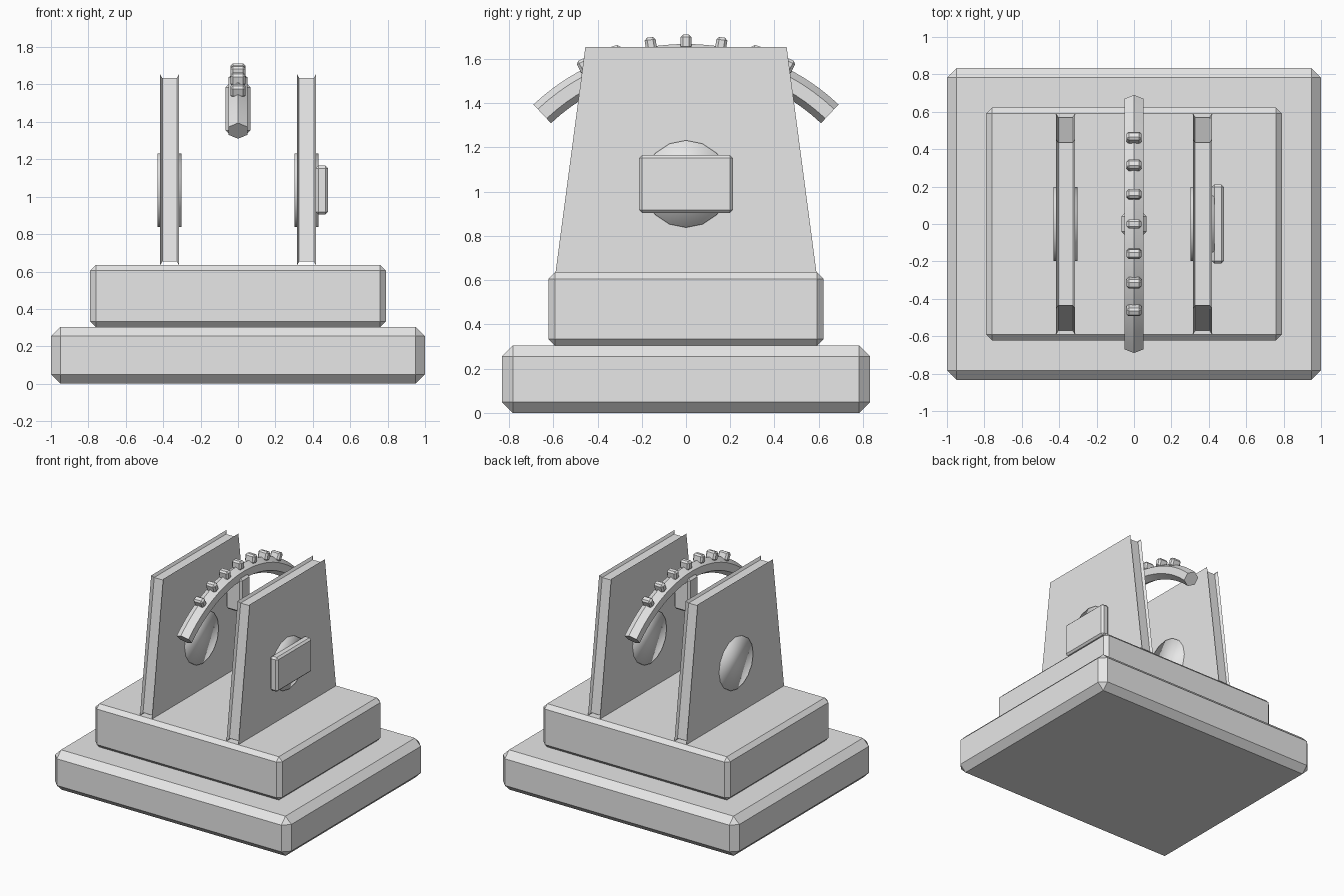
import bpy, bmesh
from math import sin, cos, pi, radians
from mathutils import Matrix

cube = bpy.data.objects.get("Cube")
if cube:
    bpy.data.objects.remove(cube, do_unlink=True)

grey = bpy.data.materials.new("light_grey")
grey.use_nodes = True
grey.diffuse_color = (0.8, 0.8, 0.8, 1)
grey.node_tree.nodes["Principled BSDF"].inputs["Base Color"].default_value = (0.8, 0.8, 0.8, 1)


def finish(name, bm):
    """Turn a bmesh into a named grey object."""
    bmesh.ops.recalc_face_normals(bm, faces=bm.faces)
    mesh = bpy.data.meshes.new(name)
    bm.to_mesh(mesh)
    bm.free()
    mesh.materials.append(grey)
    obj = bpy.data.objects.new(name, mesh)
    bpy.context.collection.objects.link(obj)
    return obj


def box(name, centre, size, bevel, tilt=0):
    """Chamfered box, optionally tilted about the x axis."""
    bm = bmesh.new()
    bmesh.ops.create_cube(bm, size=1, matrix=Matrix.Diagonal((*size, 1)))
    obj = finish(name, bm)
    obj.location = centre
    obj.rotation_euler.x = tilt
    mod = obj.modifiers.new("chamfer", "BEVEL")
    mod.width = bevel
    mod.segments = 1
    return obj


def loft(name, rings):
    """Skin a list of closed rings and cap both ends."""
    bm = bmesh.new()
    loops = [[bm.verts.new(p) for p in ring] for ring in rings]
    n = len(loops[0])
    for a, b in zip(loops, loops[1:]):
        for i in range(n):
            j = (i + 1) % n
            bm.faces.new((a[i], a[j], b[j], b[i]))
    bm.faces.new(loops[0])
    bm.faces.new(loops[-1])
    return finish(name, bm)


# Stepped base
box("base_slab", (0, 0, 0.152), (2, 1.666, 0.304), 0.05)
box("upper_slab", (0, 0, 0.469), (1.58, 1.244, 0.332), 0.03)

# Tapered side walls with a recessed rim, and a round boss through each
def wall_ring(x, inset):
    low, high = 0.59 - inset, 0.455 - inset
    z0, z1 = 0.633 + inset, 1.655 - inset
    return [(x, -low, z0), (x, low, z0), (x, high, z1), (x, -high, z1)]


def disc_ring(x, radius, sides=16):
    return [(x, radius * cos(2 * pi * i / sides), 1.035 + radius * sin(2 * pi * i / sides))
            for i in range(sides)]


for side, label in ((1, "left"), (-1, "right")):
    cx = side * 0.366
    loft(label + "_wall", [wall_ring(cx - 0.051, 0), wall_ring(cx - 0.039, 0.02),
                           wall_ring(cx + 0.039, 0.02), wall_ring(cx + 0.051, 0)])
    boss = loft(label + "_boss", [disc_ring(cx - 0.065, 0.197), disc_ring(cx + 0.065, 0.197)])
    boss.data.shade_smooth()

# Plate on the outside of the left wall, and the block hung under the arch
box("side_plate", (0.448, 0, 1.035), (0.065, 0.425, 0.262), 0.014)
box("hanging_block", (0, 0, 1.47), (0.134, 0.112, 0.26), 0.015)

# Hexagonal arched bar
ARC_Z, ARC_R, BAR_R, SWEEP, STEPS = 0.662, 0.948, 0.058, radians(43.3), 24


def bar_ring(angle):
    ring = []
    for i in range(6):
        a = i * pi / 3
        r = ARC_R + BAR_R * cos(a)
        ring.append((BAR_R * sin(a), r * sin(angle), ARC_Z + r * cos(angle)))
    return ring


arch = loft("arched_bar", [bar_ring(SWEEP * (2 * i / STEPS - 1)) for i in range(STEPS + 1)])
bpy.ops.object.select_all(action="DESELECT")
arch.select_set(True)
bpy.context.view_layer.objects.active = arch
bpy.ops.object.shade_smooth_by_angle(angle=radians(30))

# Studs standing along the arch
for i in range(-3, 4):
    angle = radians(9 * i)
    r = ARC_R + 0.068
    box(f"arch_stud_{i + 4}", (0, r * sin(angle), ARC_Z + r * cos(angle)),
        (0.08, 0.05, 0.066), 0.012, -angle)
